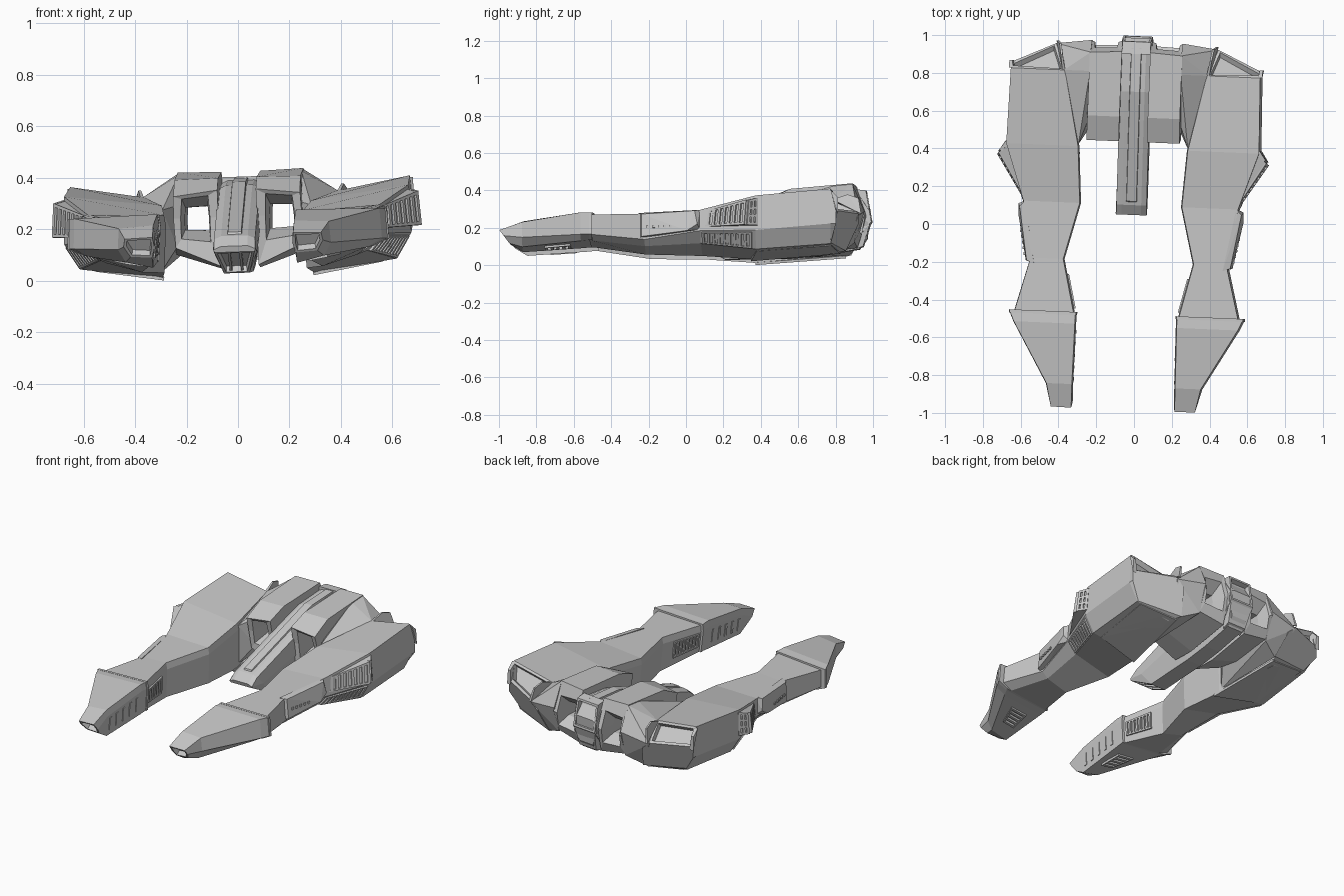
import bpy, bmesh, math
from mathutils import Vector, Matrix

if "Cube" in bpy.data.objects:
    bpy.data.objects.remove(bpy.data.objects["Cube"])

# The whole craft sits slightly yawed and rolled
POSE = (Matrix.Translation((-0.012, 0, 0)) @ Matrix.Rotation(math.radians(-2.4), 4, 'Z')
        @ Matrix.Rotation(math.radians(-2), 4, 'Y'))

HULL = bpy.data.materials.new("hull grey")
HULL.diffuse_color = (0.58, 0.58, 0.58, 1)
HULL.use_nodes = True
HULL.node_tree.nodes["Principled BSDF"].inputs["Base Color"].default_value = HULL.diffuse_color


def finish(bm, name, side):
    """Mirror to one side, pose and link as an object."""
    bmesh.ops.transform(bm, matrix=POSE @ Matrix.Diagonal((side, 1, 1, 1)), verts=bm.verts)
    bmesh.ops.recalc_face_normals(bm, faces=bm.faces)
    me = bpy.data.meshes.new(name)
    bm.to_mesh(me)
    bm.free()
    me.materials.append(HULL)
    ob = bpy.data.objects.new(name, me)
    bpy.context.collection.objects.link(ob)
    return ob


def loft(name, rings, side=1, closed=False, recess=()):
    """Skin rings of points. recess: (face index, inset, depth)."""
    bm = bmesh.new()
    vs = [[bm.verts.new(p) for p in r] for r in rings]
    n = len(rings[0])
    faces = []
    for i in range(len(vs) if closed else len(vs) - 1):
        a, b = vs[i], vs[(i + 1) % len(vs)]
        faces += [bm.faces.new((a[k], a[(k + 1) % n], b[(k + 1) % n], b[k])) for k in range(n)]
    if not closed:
        faces += [bm.faces.new(vs[0]), bm.faces.new(vs[-1])]
    bmesh.ops.recalc_face_normals(bm, faces=bm.faces)
    for idx, inset, depth in recess:
        bmesh.ops.inset_individual(bm, faces=[faces[idx]], thickness=inset, depth=0)
        bmesh.ops.inset_individual(bm, faces=[faces[idx]], thickness=inset * 0.3, depth=-depth)
    return finish(bm, name, side)


def solid(name, groups, side=1):
    """One object made of convex solids, one per group of points."""
    bm = bmesh.new()
    for pts in groups:
        r = bmesh.ops.convex_hull(bm, input=[bm.verts.new(p) for p in pts])
        junk = [g for g in r["geom_interior"] if isinstance(g, bmesh.types.BMVert)]
        bmesh.ops.delete(bm, geom=junk, context='VERTS')
    return finish(bm, name, side)


def slab(q, t):
    """Points of a thin plate centred on quad q."""
    n = (q[2] - q[0]).cross(q[3] - q[1]).normalized() * t
    return [p + s * n for p in q for s in (-1, 1)]


def grille(name, q, bars, side, rows=1):
    """Raised frame and bars lying on quad q."""
    def at(u, v):
        return q[0].lerp(q[1], u).lerp(q[3].lerp(q[2], u), v)

    def cell(u0, u1, v0, v1):
        return slab([at(u0, v0), at(u1, v0), at(u1, v1), at(u0, v1)], 0.009)
    w = 0.45 / bars
    parts = [cell(i / bars * (1 - w), i / bars * (1 - w) + w, 0, 1) for i in range(bars + 1)]
    parts += [cell(0, 1, k / rows * 0.9, k / rows * 0.9 + 0.1) for k in range(rows + 1)]
    solid(name, parts, side)


# Arm stations: y, inner x, outer x, top inner z, top outer z, chine z, bottom outer z, bottom inner z
HEAD = [(-.985, .268, .388, .178, .175, .145, .105, .10),
        (-.86, .268, .415, .225, .217, .135, .085, .06),
        (-.54, .264, .60, .268, .262, .145, .112, .082),
        (-.49, .264, .622, .265, .26, .145, .117, .087)]
NECK = [(-.49, .272, .60, .257, .25, .145, .115, .087),
        (-.20, .34, .525, .262, .258, .12, .085, .045),
        (.10, .265, .575, .265, .277, .165, .10, .04),
        (.40, .285, .676, .302, .35, .165, .065, .02),
        (.80, .37, .667, .337, .387, .2, .095, .05)]


def station(y, ui, uo, ti, to, c, bo, bi):
    tuck = min(.06, (uo - ui) * .2)
    return [Vector(p) for p in ((ui + .006, y, ti), (uo - .006, y, to), (uo, y, c),
                                (uo - tuck, y, bo), (ui + .012, y, bi), (ui, y, ti - .04))]


def patch(table, y0, y1, a, b, f0, f1):
    """Quad on the arm between edges a and b, from y0 to y1."""
    def ring(y):
        for s, t in zip(table, table[1:]):
            if y <= t[0] + 1e-6:
                k = (y - s[0]) / (t[0] - s[0])
                return [p.lerp(q, k) for p, q in zip(station(*s), station(*t))]
    r0, r1 = ring(y0), ring(y1)
    return [r0[a].lerp(r0[b], f0), r1[a].lerp(r1[b], f0),
            r1[a].lerp(r1[b], f1), r0[a].lerp(r0[b], f1)]


for side, tag in ((1, "right"), (-1, "left")):
    # Arm head with raked nose intake
    head = [station(*s) for s in HEAD]
    for p in head[0]:
        p.y += (.178 - p.z) * .75
    loft(f"{tag}_arm_head", head, side, recess=[(18, .012, .03)])
    # Collar at the back of the head
    c = sum(head[3], Vector()) / 6
    loft(f"{tag}_collar", [[c + (p - c) * 1.02 + Vector((0, d, 0)) for p in head[3]]
                           for d in (-.004, .012)], side)
    # Neck and engine body, with engine recess in the sloping rear
    tail = [Vector(p) for p in ((.43, .94, .26), (.667, .83, .27), (.667, .83, .2),
                                (.60, .80, .1), (.34, .87, .065), (.38, .94, .21))]
    body = [station(*s) for s in NECK]
    loft(f"{tag}_arm_body", body + [tail], side, recess=[(24, .022, .03)])
    # Fins framing the engine recess
    solid(f"{tag}_engine_fins", [
        [(.375, .80, .335), (.39, .80, .338), (.43, .955, .26), (.415, .955, .26), (.41, .94, .345),
         (.40, .94, .345), (.39, .88, .365), (.40, .88, .365)],
        [(.65, .80, .38), (.672, .80, .38), (.65, .84, .25), (.675, .84, .25), (.672, .84, .34), (.655, .84, .34)]], side)
    # Belly plate under the engine body
    belly = [Vector(p) for p in ((.29, .36, .018), (.56, .40, .062), (.58, .80, .092), (.35, .84, .056))]
    solid(f"{tag}_belly_plate", [slab(belly, .007)], side)

    # Outer scoop, flaring rearward, with louvred side, roof and rear vent
    scoop = [(.562, .11, .185), (.558, .12, .265), (.713, .345, .192), (.703, .355, .325),
             (.668, .415, .19), (.66, .415, .338), (.62, .38, .19), (.62, .38, .325)]
    s = [Vector(p) for p in scoop]
    solid(f"{tag}_scoop", [scoop], side)
    grille(f"{tag}_scoop_grille", [s[0], s[2], s[3], s[1]], 8, side)
    grille(f"{tag}_scoop_vent", [s[2].lerp(s[4], .1), s[2].lerp(s[4], .9),
                                 s[3].lerp(s[5], .9), s[3].lerp(s[5], .1)], 2, side, 3)
    # Side, inner and underside grilles
    grille(f"{tag}_lower_grille", patch(NECK, .11, .38, 2, 3, .1, .95), 9, side)
    grille(f"{tag}_neck_grille", patch(NECK, -.46, -.28, 4, 5, .3, .95), 7, side)
    grille(f"{tag}_head_vent", patch(HEAD, -.74, -.60, 3, 4, .3, .75), 4, side)
    # Slits along the inner side of the head
    solid(f"{tag}_head_slits", [slab(patch(HEAD, -.84 + .062 * i, -.822 + .062 * i, 4, 5, .25, .85), .004)
                                for i in range(5)], side)

    # Side panel with a row of ports
    panel = [(.50, -.23, .125), (.50, -.23, .262), (.56, .10, .17), (.56, .10, .277),
             (.548, -.215, .135), (.54, -.215, .255), (.597, .03, .165), (.597, .085, .2), (.588, .07, .272)]
    solid(f"{tag}_side_panel", [panel], side)
    ports = []
    for i in range(5):
        y = -.18 + i * .03
        x = .548 + (y + .215) * .2
        ports.append([(x + dx, y + dy, .188 + dz) for dx in (-.006, .004)
                      for dy in (-.007, .007) for dz in (-.007, .007)])
    solid(f"{tag}_ports", ports, side)

    # Tunnel block beside the fuselage, open front to rear under a sloping brow
    loft(f"{tag}_tunnel_block", [
        [(.075, .47, .06), (.245, .47, .135), (.25, .455, .25), (.247, .435, .335), (.075, .435, .355), (.075, .455, .25)],
        [(.108, .472, .155), (.222, .472, .17), (.222, .462, .25), (.215, .445, .325), (.112, .445, .335), (.108, .462, .25)],
        [(.118, .62, .20), (.212, .62, .205), (.212, .62, .25), (.208, .62, .292), (.122, .62, .295), (.118, .62, .25)],
        [(.118, .86, .20), (.212, .86, .205), (.212, .87, .25), (.208, .86, .292), (.122, .86, .295), (.118, .87, .25)],
        [(.10, .945, .16), (.225, .94, .17), (.225, .955, .25), (.222, .925, .35), (.105, .93, .36), (.10, .96, .25)],
        [(.075, .92, .09), (.24, .91, .12), (.245, .965, .26), (.245, .90, .43), (.075, .91, .425), (.075, .97, .26)],
        [(.075, .62, .05), (.25, .62, .11), (.252, .62, .27), (.245, .565, .40), (.075, .565, .402), (.075, .62, .25)],
    ], side, closed=True)
    # Shoulder joining tunnel block to arm
    solid(f"{tag}_shoulder", [[(.24, .80, .418), (.24, .90, .428), (.24, .965, .28), (.24, .50, .14), (.24, .55, .30),
                               (.24, .91, .11), (.29, .41, .285), (.38, .80, .337), (.43, .94, .25),
                               (.305, .41, .04), (.345, .86, .065)]], side)

# Fuselage stations: y at bottom, y at top, top z, bottom z, bottom half width
FUSE = [(.055, .048, .135, .112, .078), (.21, .10, .175, .03, .05), (.55, .55, .325, .035, .05),
        (.72, .70, .372, .05, .05), (.93, .92, .393, .085, .05), (.97, .985, .30, .14, .05)]
rings = []
for yb, yt, t, b, w in FUSE:
    m = b + (t - b) * .55
    half = [(w, yb, b), (.083, (yb + yt) / 2, m), (.08, yt, t - .012), (.052, yt, t)]
    rings.append(half + [(-x, y, z) for x, y, z in reversed(half)])
loft("fuselage", rings, recess=[(7, .014, .025)])

# Raised spine, chin mullions and rear engine block of the fuselage
solid("spine", [[(s * w, y, z) for s in (-1, 1) for w, y, z in
                 ((.032, .11, .16), (.026, .12, .19), (.032, .70, .35), (.026, .70, .385),
                  (.032, .93, .36), (.026, .93, .402))]])
solid("chin_mullions", [[(s * .022 + d, y, z) for d in (-.005, .005) for y, z in
                         ((.065, .108), (.20, .04), (.08, .128), (.21, .06))] for s in (-1, 1)])
block = [[(-.078, y, b), (.078, y, b), (.075, y2, t), (-.075, y2, t)]
         for y, y2, b, t in ((.90, .90, .12, .405), (.995, .965, .23, .398))]
loft("rear_engine_block", block, recess=[(5, .018, .03)])
solid("rear_keel", [[(s * x, y, z) for s in (-1, 1) for x, y, z in
                     ((.06, .90, .08), (.075, .99, .23), (.06, .95, .1), (.07, .88, .2))]])
